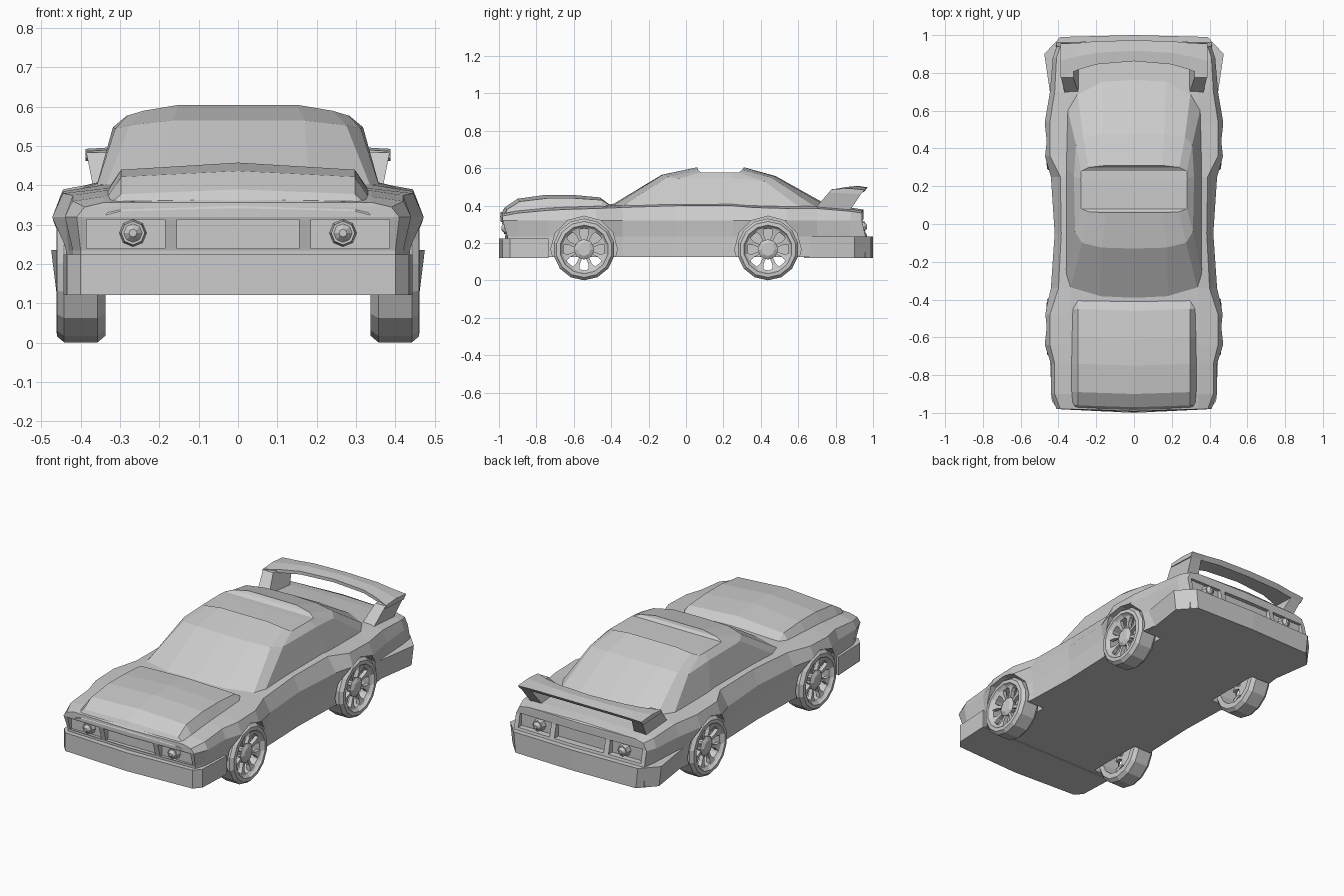
import bpy, bmesh
from math import pi, cos, sin
from mathutils import Matrix, Vector

if "Cube" in bpy.data.objects:
    bpy.data.objects.remove(bpy.data.objects["Cube"])


def finish(name, bm):
    bmesh.ops.remove_doubles(bm, verts=bm.verts, dist=1e-4)
    bmesh.ops.recalc_face_normals(bm, faces=bm.faces)
    me = bpy.data.meshes.new(name)
    bm.to_mesh(me)
    bm.free()
    ob = bpy.data.objects.new(name, me)
    bpy.context.collection.objects.link(ob)
    return ob


def skin(bm, rings, closed=False):
    """Join neighbouring rings of points with quads."""
    vs = [[bm.verts.new(p) for p in r] for r in rings]
    n = len(rings[0])
    for a, b in zip(vs, vs[1:]):
        for i in range(n if closed else n - 1):
            j = (i + 1) % n
            bm.faces.new((a[i], a[j], b[j], b[i]))
    return vs


def mirror_x(bm):
    new = bmesh.ops.duplicate(bm, geom=bm.verts[:] + bm.edges[:] + bm.faces[:])["geom"]
    for v in new:
        if isinstance(v, bmesh.types.BMVert):
            v.co.x *= -1


def half_loft(name, rings, closed=False, cap=False):
    """Loft the +x half, then mirror it."""
    bm = bmesh.new()
    vs = skin(bm, rings, closed)
    if cap:
        bm.faces.new(vs[-1])
    mirror_x(bm)
    return finish(name, bm)


def box(bm, x0, x1, y0, y1, z0, z1):
    m = Matrix.Translation(((x0 + x1) / 2, (y0 + y1) / 2, (z0 + z1) / 2))
    bmesh.ops.create_cube(bm, size=1, matrix=m @ Matrix.Diagonal((x1 - x0, y1 - y0, z1 - z0, 1)))


def cut(ob, bm):
    cutter = finish("cutter", bm)
    cutter.hide_render = True
    mod = ob.modifiers.new("cut", "BOOLEAN")
    mod.operation, mod.solver, mod.object = "DIFFERENCE", "EXACT", cutter
    bpy.context.view_layer.objects.active = ob
    bpy.ops.object.modifier_apply(modifier=mod.name)
    bpy.data.objects.remove(cutter)


WHEELS = (-0.545, 0.438)
WZ = 0.166

# Body shell: y, sill half width, waist half width, shoulder half width, shoulder height
stations = [
    (-0.98, .40, .41, .39, .345), (-0.90, .42, .44, .42, .36), (-0.74, .43, .44, .42, .375),
    (-0.64, .45, .472, .445, .38), (-0.48, .45, .472, .445, .385), (-0.34, .425, .44, .40, .39),
    (-0.05, .415, .42, .385, .40), (0.25, .425, .44, .39, .40), (0.36, .45, .472, .445, .39),
    (0.54, .45, .472, .445, .385), (0.70, .43, .445, .42, .385), (0.88, .42, .43, .41, .37),
    (0.94, .41, .41, .39, .36)]


def body_ring(y, lo, mid, sh, z):
    pts = [(0, .125), (lo, .125), (lo, .235), (mid, .32), (sh, z), (.34, z + .012), (0, z + .02)]
    ring = []
    for x, h in pts:
        dy = 0
        if y < -.95:                       # nose leans forward
            dy = .025 if h < .3 else 0
        elif y > .93:                      # tail leans back
            dy = .02 if h < .3 else 0
        ring.append(Vector((x, y + dy, h)))
    return ring


rings = [body_ring(*s) for s in stations]
nose = [Vector((0, p.y - .012, p.z)) for p in rings[0]]
tail = [Vector((0, p.y + .008, p.z)) for p in rings[-1]]
body = half_loft("body", [nose] + rings + [tail])

# Wheel wells, and grille and lamp recesses
bm = bmesh.new()
for y in WHEELS:
    for s in (-1, 1):
        bmesh.ops.create_cone(bm, cap_ends=True, segments=12, radius1=.178, radius2=.178, depth=.3,
                              matrix=Matrix.Translation((s * .47, y, WZ)) @ Matrix.Rotation(pi / 2, 4, "Y"))
cut(body, bm)
bm = bmesh.new()
for y0, y1, z0, z1 in ((-1.1, -.945, .24, .314), (.925, 1.1, .25, .325)):
    box(bm, -.155, .155, y0, y1, z0, z1)
    for s in (-1, 1):
        a, b = sorted((s * .185, s * .385))
        box(bm, a, b, y0, y1, z0, z1)
cut(body, bm)

# Raised hood
hood = [(-.985, .325, .335, .342), (-.96, .345, .378, .39), (-.89, .365, .422, .437),
        (-.74, .38, .44, .458), (-.60, .385, .44, .458), (-.45, .385, .43, .444), (-.39, .385, .39, .40)]
half_loft("hood", [[(.335, y, a), (.297, y, b), (0, y - .01, c)] for y, a, b, c in hood])

# Cabin: base, roof edge and roof outlines, front centre to rear centre
base = [(0, -.42), (.18, -.405), (.34, -.355), (.362, -.28), (.362, .3), (.352, .61), (.30, .70), (.17, .765), (0, .78)]
edge = [(0, -.13, .565), (.17, -.125, .565), (.275, -.10, .553), (.312, -.04, .545), (.318, .25, .548),
        (.308, .42, .53), (.27, .46, .548), (.16, .475, .556), (0, .48, .558)]
roof = [(0, .06, .605), (.15, .06, .605), (.24, .065, .59), (.28, .08, .578), (.282, .24, .578),
        (.28, .28, .577), (.24, .30, .59), (.15, .31, .605), (0, .31, .605)]
half_loft("cabin", [[(x, y, .39) for x, y in base], edge, roof, [(0, y, z) for x, y, z in roof]])


# Bumpers from plan outlines, slightly narrower at the bottom
def bumper(name, plan, z0, z1, taper):
    low = [(x * taper, y, z0) for x, y in plan]
    top = [(x, y, z1) for x, y in plan]
    half_loft(name, [[(0, y, z0) for x, y in plan], low, top, [(0, y, z1) for x, y in plan]])


bumper("front_bumper", [(0, -.93), (0, -1), (.40, -.98), (.435, -.94), (.444, -.735), (0, -.735)], .121, .225, 1)
bumper("rear_bumper", [(0, .63), (.435, .63), (.475, .9), (.39, .99), (0, 1)], .121, .236, .97)

# Rear wing blade and its posts
wing = [(0, .862, .972, .50), (.2, .845, .968, .498), (.30, .815, .958, .492), (.388, .775, .955, .487)]
half_loft("rear_wing", [[(x, a, z - .018), (x, a, z), (x, (a + b) / 2, z + .006), (x, b, z - .002), (x, b - .02, z - .025)]
                        for x, a, b, z in wing], closed=True, cap=True)
bm = bmesh.new()
profile = [(.69, .385), (.775, .484), (.95, .484), (.87, .365)]
inner = [(.29 + (z - .38) * .3, y, z) for y, z in profile]
outer = [(.365 + (z - .38) * .2, y, z) for y, z in profile]
vs = skin(bm, [inner, outer], True)
for r in vs:
    bm.faces.new(r)
mirror_x(bm)
finish("wing_posts", bm)

# Round lamps
for name, y, s in (("headlamp", -.955, 1), ("tail_lamp", .937, -1)):
    for side in (-1, 1):
        bm = bmesh.new()
        for r1, r2, d, off in ((.036, .03, .035, 0), (.025, .01, .016, .024)):
            bmesh.ops.create_cone(bm, cap_ends=True, segments=8, radius1=r1, radius2=r2, depth=d,
                                  matrix=Matrix.Translation((side * .267, y - s * off, .279 if s > 0 else .288))
                                  @ Matrix.Rotation(s * pi / 2, 4, "X"))
        finish(name, bm)

# Wheels: turned tyre and rim, hub and eight flared spokes
TYRE = [(.337, .118), (.337, .148), (.357, .165), (.442, .165), (.460, .150), (.462, .130), (.452, .124), (.440, .112)]
N = 14


def at(x, r, a, y, s):
    return (s * x, y + r * cos(a), WZ + r * sin(a))


for y in WHEELS:
    for s in (-1, 1):
        bm = bmesh.new()
        skin(bm, [[at(x, r, 2 * pi * (i + .5) / N, y, s) for x, r in TYRE] for i in range(N + 1)], True)
        finish("tyre", bm)
        bm = bmesh.new()
        hub = [[at(x, r, 2 * pi * i / 8, y, s) for i in range(8)] for x, r in ((.41, .05), (.435, .055), (.446, .035))]
        vs = skin(bm, hub, True)
        bm.faces.new(vs[0])
        bm.faces.new(vs[-1])
        for k in range(8):
            a = 2 * pi * (k + .5) / 8
            spoke = []
            for r, w, x in ((.045, .17, .434), (.085, .11, .438), (.118, .2, .446)):
                spoke.append([at(x - .022, r, a - w, y, s), at(x, r, a - w, y, s),
                              at(x, r, a + w, y, s), at(x - .022, r, a + w, y, s)])
            vs = skin(bm, spoke, True)
            bm.faces.new(vs[0])
            bm.faces.new(vs[-1])
        finish("wheel_rim", bm)
